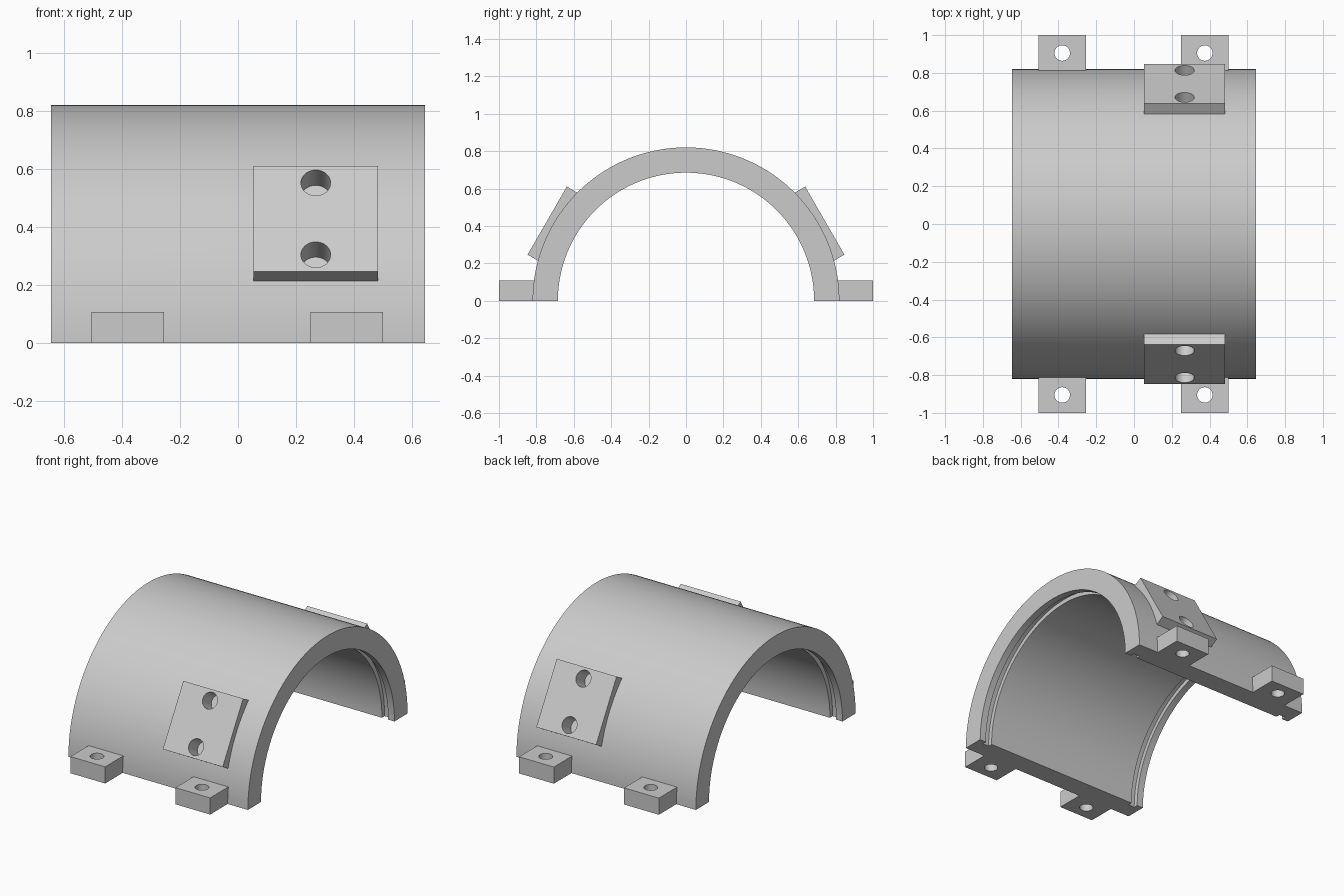
import bpy, bmesh, math
from mathutils import Matrix, Vector

if "Cube" in bpy.data.objects:
    bpy.data.objects.remove(bpy.data.objects["Cube"], do_unlink=True)

HALF, R_OUT, R_IN, R_GROOVE = 0.645, 0.82, 0.685, 0.713
PAD_X, PAD_FACE, PAD_BACK, HOLE_FLOOR = 0.268, 0.857, 0.757, 0.752
SEGMENTS = 90

grey = bpy.data.materials.new("plain_grey")
grey.use_nodes = True
colour = (0.6, 0.6, 0.6, 1)
grey.diffuse_color = colour
grey.node_tree.nodes["Principled BSDF"].inputs["Base Color"].default_value = colour


def make_object(name, bm):
    bmesh.ops.recalc_face_normals(bm, faces=bm.faces)
    mesh = bpy.data.meshes.new(name)
    bm.to_mesh(mesh)
    bm.free()
    mesh.materials.append(grey)
    obj = bpy.data.objects.new(name, mesh)
    bpy.context.collection.objects.link(obj)
    return obj


def box(name, centre, size, frame=Matrix()):
    bm = bmesh.new()
    matrix = frame @ Matrix.Translation(centre) @ Matrix.Diagonal((*size, 1))
    bmesh.ops.create_cube(bm, size=1, matrix=matrix)
    return make_object(name, bm)


def drill(bm, centre, radius, depth, frame=Matrix()):
    bmesh.ops.create_cone(bm, cap_ends=True, segments=40, radius1=radius,
                          radius2=radius, depth=depth,
                          matrix=frame @ Matrix.Translation(centre))


def pad_frame(side):
    # Local z points outward, thirty degrees above the horizontal
    return Matrix.Rotation(-side * math.radians(60), 4, 'X')


# Half-round shell: wall section with a groove near each end, swept over the arch
lip, groove_end = HALF - 0.045, HALF - 0.09
right_half = [(groove_end, R_IN), (groove_end, R_GROOVE), (lip, R_GROOVE),
              (lip, R_IN), (HALF, R_IN), (HALF, R_OUT)]
section = right_half + [(-x, r) for x, r in reversed(right_half)]
bm = bmesh.new()
rings = []
for i in range(SEGMENTS + 1):
    a = math.pi * i / SEGMENTS
    rings.append([bm.verts.new((x, r * math.cos(a), r * math.sin(a))) for x, r in section])
for a, b in zip(rings, rings[1:]):
    for j in range(len(section)):
        k = (j + 1) % len(section)
        bm.faces.new((a[j], a[k], b[k], b[j]))
bm.faces.new(rings[0])
bm.faces.new(rings[-1])
parts = [make_object("half_round_shell", bm)]

# Side pads, mounting tabs and the holes through them
holes = bmesh.new()
for side, end in ((-1, "front"), (1, "back")):
    frame = pad_frame(side)
    parts.append(box(end + "_pad", (PAD_X, 0, (PAD_FACE + PAD_BACK) / 2),
                     (0.43, 0.42, PAD_FACE - PAD_BACK), frame))
    for offset in (-0.143, 0.143):
        drill(holes, (PAD_X, offset, HOLE_FLOOR + 0.1), 0.051, 0.2, frame)
    for x, label in ((-0.38, "right"), (0.375, "left")):
        parts.append(box(f"{end}_{label}_tab", (x, side * 0.895, 0.054),
                         (0.25, 0.21, 0.108)))
        drill(holes, (x, side * 0.905, 0.05), 0.041, 0.4)
cutter = make_object("hole_cutter", holes)
cutter.hide_render = True

# Cut the holes and shade
for obj in parts:
    bpy.ops.object.select_all(action='DESELECT')
    obj.select_set(True)
    bpy.context.view_layer.objects.active = obj
    cut = obj.modifiers.new("holes", 'BOOLEAN')
    cut.operation = 'DIFFERENCE'
    cut.solver = 'EXACT'
    cut.object = cutter
    bpy.ops.object.modifier_apply(modifier=cut.name)
    bpy.ops.object.shade_smooth_by_angle(angle=math.radians(30))
bpy.data.objects.remove(cutter, do_unlink=True)
